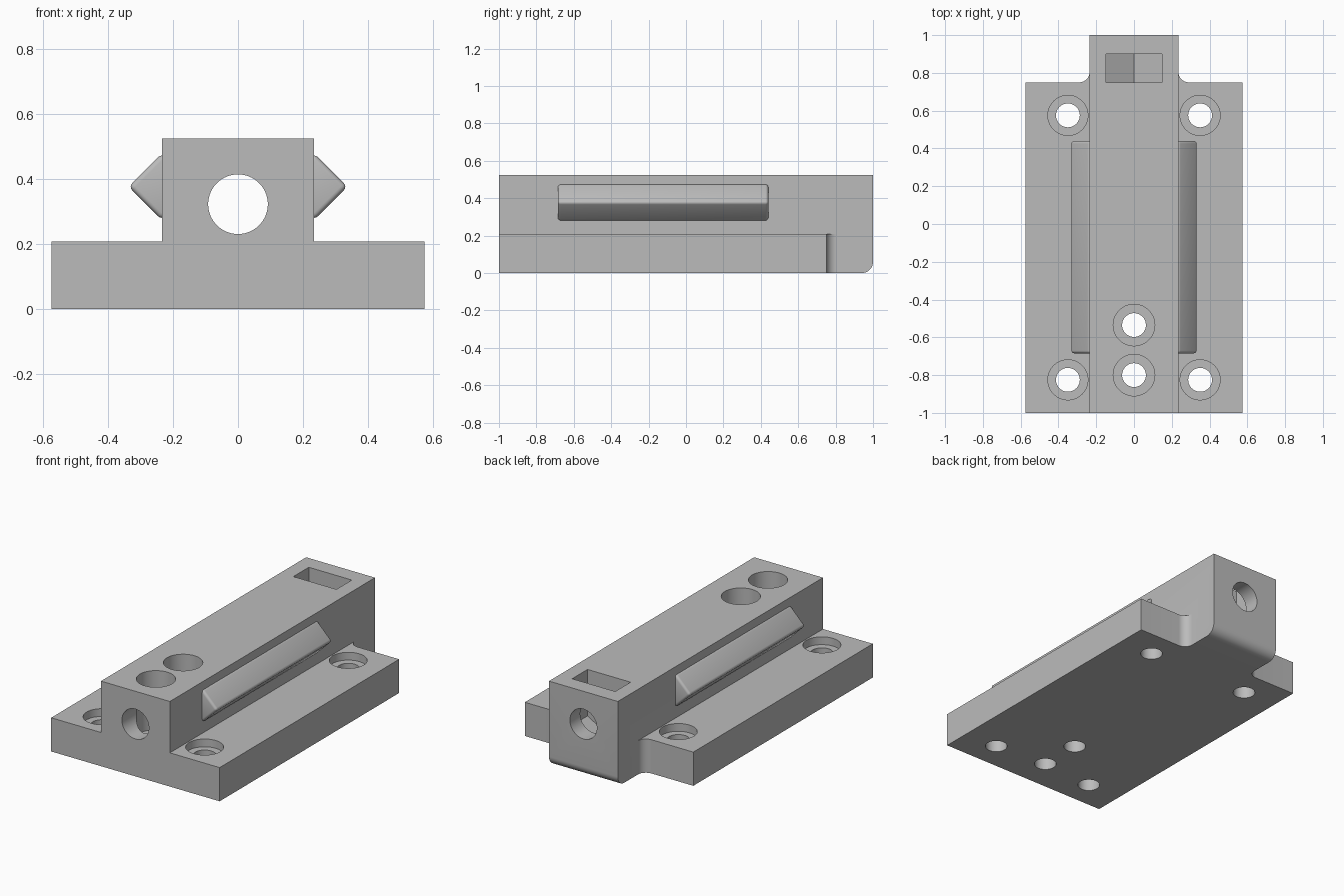
import bpy, bmesh, math
from mathutils import Vector, Matrix

cube = bpy.data.objects.get("Cube")
if cube:
    bpy.data.objects.remove(cube, do_unlink=True)

grey = bpy.data.materials.new("matte_grey")
grey.use_nodes = True
grey.diffuse_color = (0.5, 0.5, 0.5, 1)
grey.node_tree.nodes["Principled BSDF"].inputs["Base Color"].default_value = (0.5, 0.5, 0.5, 1)


def prism(name, outline, axis, low, high):
    """Extrude a 2D outline along an axis (outline uses the other two axes in order)."""
    def place(p, t):
        co = list(p)
        co.insert("xyz".index(axis), t)
        return Vector(co)
    bm = bmesh.new()
    face = bm.faces.new([bm.verts.new(place(p, low)) for p in outline])
    res = bmesh.ops.extrude_face_region(bm, geom=[face])
    moved = [v for v in res["geom"] if isinstance(v, bmesh.types.BMVert)]
    bmesh.ops.translate(bm, verts=moved, vec=place((0, 0), high - low))
    bmesh.ops.recalc_face_normals(bm, faces=bm.faces)
    mesh = bpy.data.meshes.new(name)
    bm.to_mesh(mesh)
    bm.free()
    mesh.materials.append(grey)
    obj = bpy.data.objects.new(name, mesh)
    bpy.context.collection.objects.link(obj)
    return obj


def arc(cx, cy, r, start, end, n=10):
    angles = [math.radians(start + (end - start) * i / n) for i in range(n + 1)]
    return [(cx + r * math.cos(a), cy + r * math.sin(a)) for a in angles]


def cylinder(name, cx, cy, r, axis, low, high):
    return prism(name, arc(cx, cy, r, 0, 360, 64)[:-1], axis, low, high)


def activate(obj):
    bpy.ops.object.select_all(action="DESELECT")
    obj.select_set(True)
    bpy.context.view_layer.objects.active = obj


def combine(obj, tool, operation):
    activate(obj)
    mod = obj.modifiers.new("bool", "BOOLEAN")
    mod.operation, mod.object, mod.solver = operation, tool, "EXACT"
    bpy.ops.object.modifier_apply(modifier=mod.name)
    bpy.data.objects.remove(tool, do_unlink=True)


# Main block with a rounded lower back edge
W, TOP, PLATE, R = 0.235, 0.525, 0.208, 0.06
body = prism("carriage_body", [(-1, 0)] + arc(1 - R, R, R, -90, 0) + [(1, TOP), (-1, TOP)],
             "x", -W, W)

# Base plate with fillets where it meets the block
F = 0.055
right_side = [(0.575, -1), (0.575, 0.75)] + arc(W + F, 0.75 + F, F, 270, 180)
left_side = [(-x, y) for x, y in reversed(right_side)]
combine(body, prism("base_plate", right_side + left_side, "z", 0, PLATE), "UNION")

# Lengthwise bore and hexagonal nut pocket
BORE_Z = 0.323
combine(body, cylinder("bore", 0, BORE_Z, 0.092, "y", -1.1, 1.1), "DIFFERENCE")
half = 0.147
side_z = BORE_Z - half / math.sqrt(3)
pocket = [(-half, 0.6), (-half, side_z), (0, BORE_Z - 2 * half / math.sqrt(3)),
          (half, side_z), (half, 0.6)]
combine(body, prism("nut_pocket", pocket, "y", 0.75, 0.9), "DIFFERENCE")

# Counterbored screw holes
FLOOR = 0.16
screws = [(sx * 0.35, y, 0.106) for sx in (-1, 1) for y in (-0.825, 0.575)]
screws += [(0, -0.8, 0.11), (0, -0.535, 0.11)]
for x, y, r in screws:
    combine(body, cylinder("counterbore", x, y, r, "z", FLOOR, 0.6), "DIFFERENCE")
    combine(body, cylinder("screw_hole", x, y, 0.063, "z", -0.1, 0.3), "DIFFERENCE")

# Softened diamond rails along both sides
parts = [body]
D = 0.102
for name, s in (("left_rail", 1), ("right_rail", -1)):
    x, z = s * W, 0.377
    rail = prism(name, [(x - D, z), (x, z - D), (x + D, z), (x, z + D)], "y", -0.685, 0.44)
    mod = rail.modifiers.new("soft_edges", "BEVEL")
    mod.width, mod.segments = 0.015, 4
    activate(rail)
    bpy.ops.object.modifier_apply(modifier=mod.name)
    parts.append(rail)

for obj in parts:
    activate(obj)
    bpy.ops.object.shade_smooth_by_angle(angle=math.radians(30))
